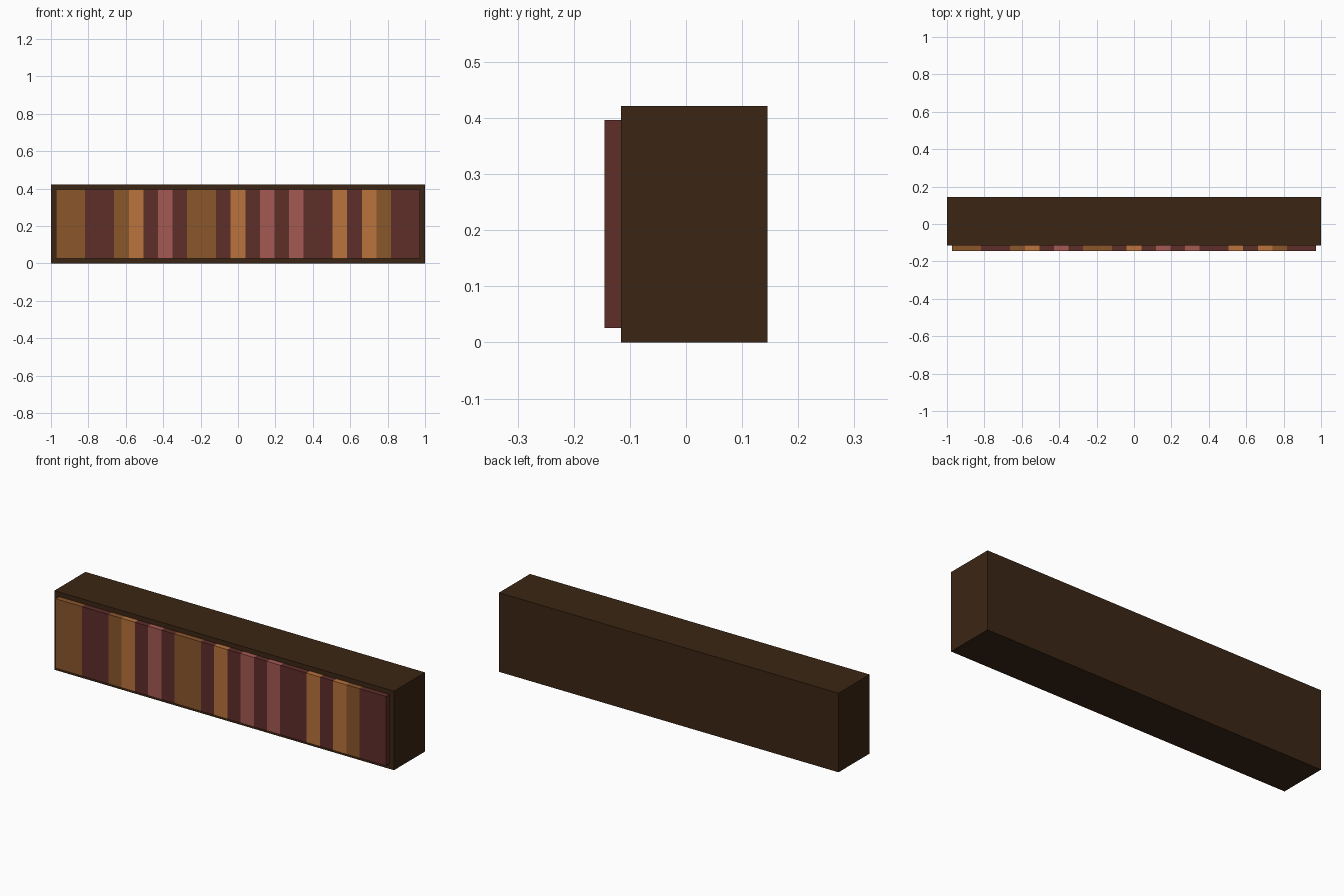
import bpy

if "Cube" in bpy.data.objects:
    bpy.data.objects.remove(bpy.data.objects["Cube"])


def material(name, rgb):
    # sRGB 0-255 to linear
    mat = bpy.data.materials.new(name)
    mat.diffuse_color = [((c / 255 + 0.055) / 1.055) ** 2.4 for c in rgb] + [1]
    mat.use_nodes = True
    mat.node_tree.nodes["Principled BSDF"].inputs["Base Color"].default_value = mat.diffuse_color
    return mat


def box(name, lo, hi, mat):
    bpy.ops.mesh.primitive_cube_add(size=1, location=[(a + b) / 2 for a, b in zip(lo, hi)])
    ob = bpy.context.object
    ob.name = name
    ob.scale = [b - a for a, b in zip(lo, hi)]
    bpy.ops.object.transform_apply(location=False, rotation=False, scale=True)
    ob.data.materials.append(mat)
    return ob


mats = {
    "B": material("brown", (138, 86, 43)),
    "D": material("dark_red", (94, 46, 42)),
    "O": material("orange", (184, 115, 60)),
    "P": material("pink", (163, 88, 82)),
}

# Dark solid case
box("case", (-1, -0.116, 0), (1, 0.145, 0.421), material("dark_wood", (59, 38, 20)))

# Row of coloured strips on the front: colour letter and width in units
strips = "B2 D2 B1 O1 D1 P1 D1 B2 D1 O1 D1 P1 D1 P1 D2 O1 D1 O1 B1 D2".split()
unit = 2 * 0.973 / 25
x = -0.973
for i, (colour, width) in enumerate(strips):
    end = x + int(width) * unit
    box(f"strip_{i + 1}", (x, -0.145, 0.026), (end, -0.116, 0.396), mats[colour])
    x = end
